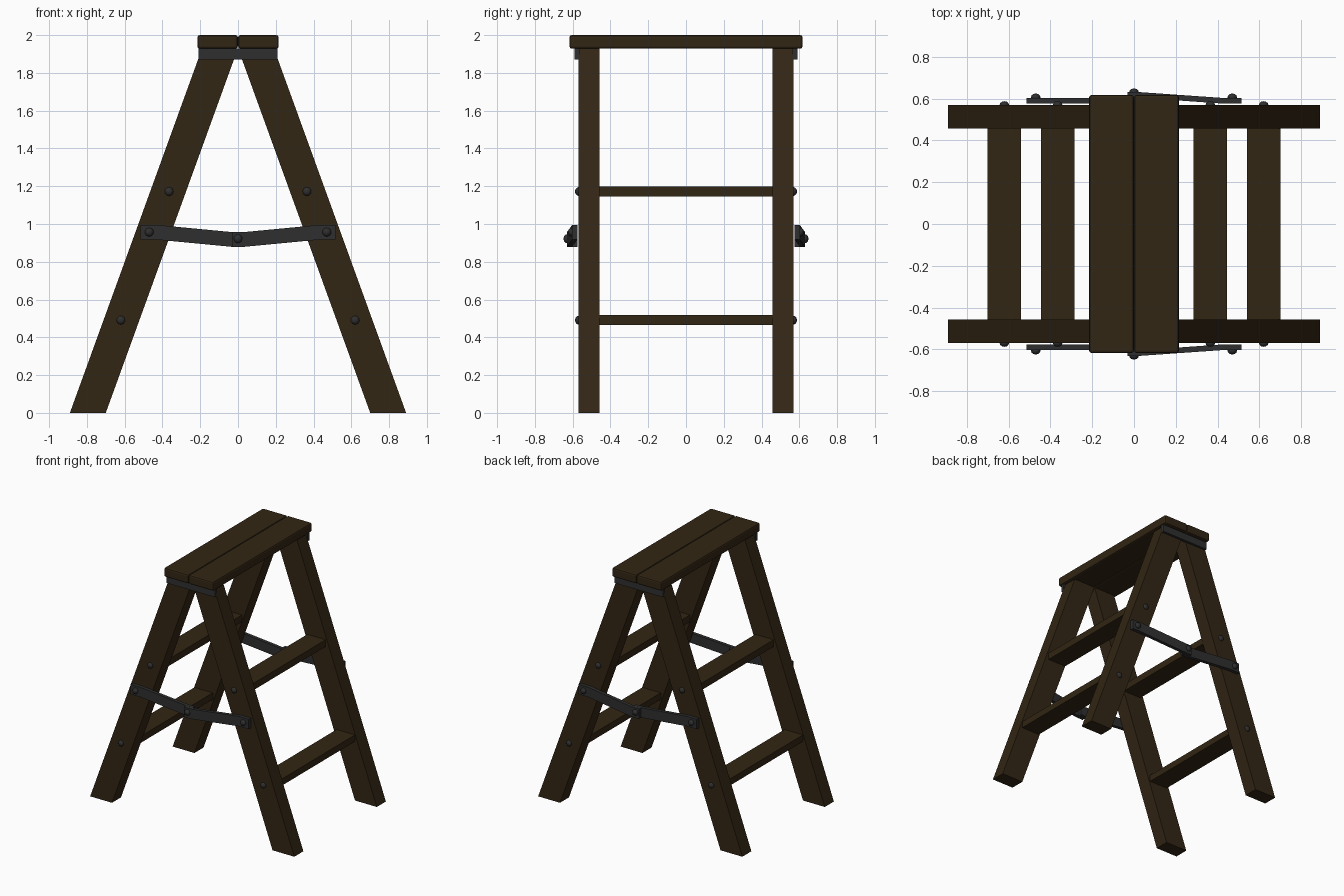
import bpy, bmesh, math
from mathutils import Vector

if "Cube" in bpy.data.objects:
    bpy.data.objects.remove(bpy.data.objects["Cube"])


def material(name, rgb):
    m = bpy.data.materials.new(name)
    m.diffuse_color = (*rgb, 1)
    m.use_nodes = True
    m.node_tree.nodes["Principled BSDF"].inputs["Base Color"].default_value = m.diffuse_color
    return m


WOOD = material("dark wood", (0.032, 0.019, 0.007))
METAL = material("dark metal", (0.028, 0.028, 0.029))


def finish(bm, name, mat, bevel=0, segments=1):
    bmesh.ops.recalc_face_normals(bm, faces=bm.faces)
    me = bpy.data.meshes.new(name)
    bm.to_mesh(me)
    bm.free()
    me.materials.append(mat)
    ob = bpy.data.objects.new(name, me)
    bpy.context.collection.objects.link(ob)
    if bevel:
        mod = ob.modifiers.new("bevel", "BEVEL")
        mod.width, mod.segments = bevel, segments
    return ob


def box(name, lo, hi, mat, bevel=0, segments=1):
    bm = bmesh.new()
    bmesh.ops.create_cube(bm, size=1)
    lo, hi = Vector(lo), Vector(hi)
    for v in bm.verts:
        v.co = (lo + hi) / 2 + v.co * (hi - lo)
    return finish(bm, name, mat, bevel, segments)


def strip(name, path, rise, depth, mat):
    """Sweep a rectangle (depth in y, rise in z) through the path points."""
    bm = bmesh.new()
    rings = [[bm.verts.new((x, y + a * depth / 2, z + b * rise / 2))
              for a, b in ((-1, -1), (1, -1), (1, 1), (-1, 1))] for x, y, z in path]
    for p, q in zip(rings, rings[1:]):
        for i in range(4):
            j = (i + 1) % 4
            bm.faces.new((p[i], p[j], q[j], q[i]))
    bm.faces.new(rings[0])
    bm.faces.new(rings[-1])
    return finish(bm, name, mat)


def leg(name, sx, sy):
    """Slanted rail cut level at floor and top."""
    bm = bmesh.new()
    outline = ((0.70, 0), (0.89, 0), (0.19, 1.93), (0.0, 1.93))
    face = bm.faces.new([bm.verts.new((sx * x, sy * 0.457, z)) for x, z in outline])
    ext = bmesh.ops.extrude_face_region(bm, geom=[face])["geom"]
    bmesh.ops.translate(bm, vec=(0, sy * 0.113, 0),
                        verts=[g for g in ext if isinstance(g, bmesh.types.BMVert)])
    return finish(bm, name, WOOD)


def bolt(name, x, y, z):
    bm = bmesh.new()
    bmesh.ops.create_uvsphere(bm, u_segments=12, v_segments=8, radius=0.023)
    for v in bm.verts:
        v.co = Vector((x, y, z)) + Vector((v.co.x, v.co.y * 0.8, v.co.z))
    ob = finish(bm, name, METAL)
    for p in ob.data.polygons:
        p.use_smooth = True


STEPS = (("lower", 0.62, 0.465, 0.517), ("upper", 0.365, 1.145, 1.199))

for sx, side in ((-1, "left"), (1, "right")):
    # top board half
    a, b = sorted((sx * 0.001, sx * 0.215))
    box(f"{side}_top_board", (a, -0.617, 1.928), (b, 0.617, 2.0), WOOD, 0.012, 2)
    # steps
    for level, x, z0, z1 in STEPS:
        box(f"{side}_{level}_step", (sx * x - 0.08, -0.46, z0),
            (sx * x + 0.08, 0.46, z1), WOOD)
    # legs with step bolts
    for sy, end in ((-1, "front"), (1, "back")):
        leg(f"{end}_{side}_leg", sx, sy)
        for level, x, z0, z1 in STEPS:
            bolt(f"{end}_{side}_{level}_step_bolt", sx * x, sy * 0.569, (z0 + z1) / 2)

for sy, end in ((-1, "front"), (1, "back")):
    # hinge plate under the top
    a, b = sorted((sy * 0.565, sy * 0.589))
    box(f"{end}_hinge_plate", (-0.21, a, 1.87), (0.21, b, 1.928), METAL)
    # folding brace: left arm flat, right arm bent outwards to overlap it
    for sx, side, mid in ((-1, "left", 0.589), (1, "right", 0.617)):
        path = ((0.515, 0.589, 0.956), (0.43, 0.589, 0.956),
                (0.03, mid, 0.918), (-0.03, mid, 0.918))
        strip(f"{end}_{side}_brace", [(sx * x, sy * y, z) for x, y, z in path],
              0.078, 0.027, METAL)
        bolt(f"{end}_{side}_brace_bolt", sx * 0.47, sy * 0.606, 0.957)
    bolt(f"{end}_brace_pivot", 0, sy * 0.63, 0.922)
